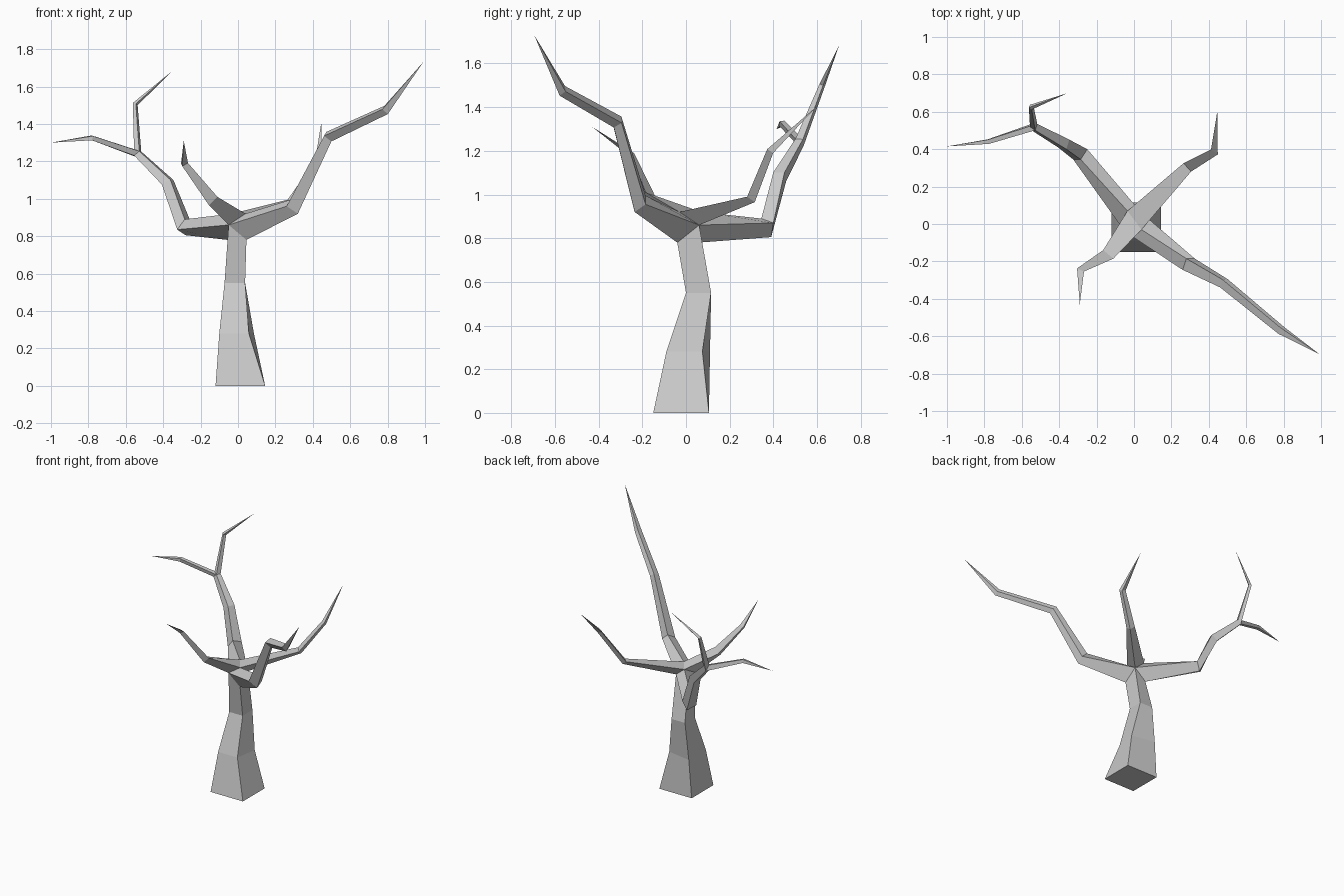
import bpy
import bmesh
from mathutils import Vector

cube = bpy.data.objects.get("Cube")
if cube:
    bpy.data.objects.remove(cube, do_unlink=True)

# One plain grey bark
bark = bpy.data.materials.new("grey_bark")
bark.use_nodes = True
colour = (0.6, 0.6, 0.6, 1)
bark.diffuse_color = colour
bark.node_tree.nodes["Principled BSDF"].inputs["Base Color"].default_value = colour


def add_ring(bm, points):
    return [bm.verts.new(p) for p in points]


def bridge(bm, lower, upper):
    """Join two rings with one quad per side."""
    count = len(lower)
    for i in range(count):
        j = (i + 1) % count
        bm.faces.new((lower[i], lower[j], upper[j], upper[i]))


def centre_of(ring):
    return sum((v.co for v in ring), Vector()) / len(ring)


def ring_normal(ring, along):
    """Average facing of a ring, pointing along the limb."""
    mid = centre_of(ring)
    normal = Vector()
    for a, b in zip(ring, ring[1:] + ring[:1]):
        normal += (a.co - mid).cross(b.co - mid)
    return normal.normalized() * (1 if normal.dot(along) > 0 else -1)


def sweep(bm, ring, joints, tip=None):
    """Carry a ring through mitred joints (position, scale) and close it at a tip."""
    path = [Vector(p) for p, _ in joints] + ([Vector(tip)] if tip else [])
    for k, (_, scale) in enumerate(joints):
        mid = centre_of(ring)
        ahead = (path[k] - mid).normalized()
        after = (path[k + 1] - path[k]).normalized() if k + 1 < len(path) else ahead
        turn = ring_normal(ring, ahead).rotation_difference((ahead + after).normalized())
        new = add_ring(bm, [path[k] + turn @ ((v.co - mid) * scale) for v in ring])
        bridge(bm, ring, new)
        ring = new
    if tip:
        end = bm.verts.new(tip)
        for a, b in zip(ring, ring[1:] + ring[:1]):
            bm.faces.new((a, b, end))
    return ring


def finish(bm, name):
    bmesh.ops.recalc_face_normals(bm, faces=bm.faces)
    mesh = bpy.data.meshes.new(name)
    bm.to_mesh(mesh)
    bm.free()
    mesh.materials.append(bark)
    obj = bpy.data.objects.new(name, mesh)
    bpy.context.collection.objects.link(obj)
    return obj


tree = bmesh.new()

# Trunk: four-sided rings ordered front-left, front-right, back-right, back-left
trunk = [
    [(-.12, -.15, 0), (.145, -.15, 0), (.145, .105, 0), (-.12, .105, 0)],
    [(-.1, -.09, .28), (.058, -.09, .28), (.085, .075, .28), (-.1, .11, .28)],
    [(-.072, 0, .55), (.038, 0, .55), (.038, .115, .55), (-.072, .115, .55)],
    [(-.05, -.04, .86), (.045, -.04, .78), (.04, .06, .86), (-.055, .06, .78)],
]
rings = [add_ring(tree, points) for points in trunk]
tree.faces.new(rings[0])
for lower, upper in zip(rings, rings[1:]):
    bridge(tree, lower, upper)

# Crotch: two crest points split the trunk top into four limb sockets
front_left, front_right, back_right, back_left = rings[-1]
crest_front, crest_back = add_ring(tree, [(.04, -.03, .92), (-.035, .07, .92)])


def limb(socket, first_ring, joints, tip=None):
    start = add_ring(tree, first_ring)
    bridge(tree, socket, start)
    return sweep(tree, start, joints, tip)


# Front limb, the longest
limb([front_right, back_right, crest_front, front_left],
     [(.32, -.235, .92), (.325, -.185, .955), (.28, -.185, .995), (.26, -.245, .96)],
     [((.483, -.315, 1.332), .68), ((.79, -.568, 1.475), .8)], (.99, -.695, 1.73))

# Back-right limb
limb([back_right, crest_front, crest_back],
     [(.3, .315, .965), (.305, .28, .99), (.265, .325, .995)],
     [((.435, .39, 1.2), .75)], (.445, .6, 1.405))

# Short front limb
limb([front_left, crest_back, crest_front],
     [(-.155, -.18, .965), (-.165, -.14, .99), (-.11, -.185, 1.01)],
     [((-.29, -.25, 1.185), .55)], (-.29, -.43, 1.31))

# Back limb, ending in a fork
fork = limb([back_left, front_left, crest_back, back_right],
            [(-.28, .39, .805), (-.325, .345, .835), (-.285, .345, .89), (-.25, .4, .87)],
            [((-.375, .43, 1.085), .78), ((-.535, .52, 1.24), .68)])
fork_points = [v.co.copy() for v in fork]
sweep(tree, fork, [((-.78, .44, 1.325), .65)], (-1, .415, 1.3))
finish(tree, "trunk_and_limbs")

# Upper twig of the fork
twig = bmesh.new()
base = add_ring(twig, fork_points)
twig.faces.new(base)
sweep(twig, base, [((-.55, .625, 1.505), .55)], (-.355, .7, 1.68))
finish(twig, "upper_twig")
